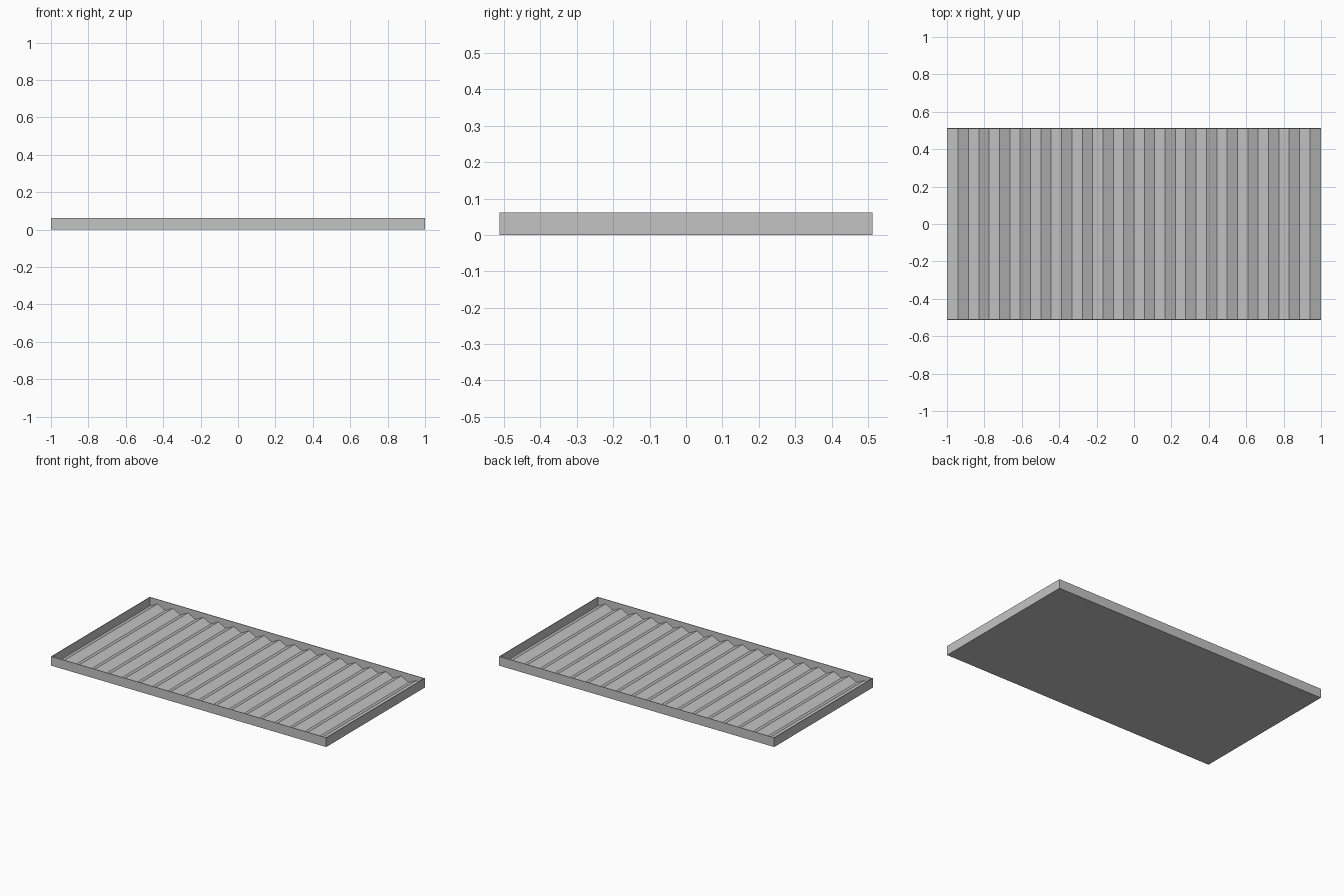
import bpy

if "Cube" in bpy.data.objects:
    bpy.data.objects.remove(bpy.data.objects["Cube"], do_unlink=True)

HALF_X, HALF_Y, HEIGHT = 1.0, 0.512, 0.061
WALL = 0.004
RIDGES = 18
VALLEY, PEAK = 0.004, 0.032

grey = bpy.data.materials.new("light_grey_metal")
grey.use_nodes = True
colour = (0.55, 0.55, 0.55, 1)
grey.diffuse_color = colour
grey.node_tree.nodes["Principled BSDF"].inputs["Base Color"].default_value = colour


def add_mesh(name, verts, faces):
    mesh = bpy.data.meshes.new(name)
    mesh.from_pydata(verts, [], faces)
    mesh.materials.append(grey)
    obj = bpy.data.objects.new(name, mesh)
    bpy.context.collection.objects.link(obj)
    return obj


def add_box(name, low, high):
    bpy.ops.mesh.primitive_cube_add(size=1)
    obj = bpy.context.object
    obj.name = name
    for v in obj.data.vertices:
        v.co = [high[i] if v.co[i] > 0 else low[i] for i in range(3)]
    obj.data.materials.append(grey)
    return obj


# Flat underside
add_box("base_plate", (-HALF_X, -HALF_Y, 0), (HALF_X, HALF_Y, WALL / 2))

# Thin rim walls
inner_x, inner_y = HALF_X - WALL, HALF_Y - WALL
add_box("front_wall", (-HALF_X, -HALF_Y, 0), (HALF_X, -inner_y, HEIGHT))
add_box("back_wall", (-HALF_X, inner_y, 0), (HALF_X, HALF_Y, HEIGHT))
add_box("right_wall", (-HALF_X, -inner_y, 0), (-inner_x, inner_y, HEIGHT))
add_box("left_wall", (inner_x, -inner_y, 0), (HALF_X, inner_y, HEIGHT))

# Corrugated floor: a zigzag profile swept from front to back
steps = RIDGES * 2
verts = []
for i in range(steps + 1):
    x = -inner_x + 2 * inner_x * i / steps
    z = PEAK if i % 2 else VALLEY
    verts += [(x, -inner_y, z), (x, inner_y, z)]
faces = [(2 * i, 2 * i + 2, 2 * i + 3, 2 * i + 1) for i in range(steps)]
add_mesh("corrugated_floor", verts, faces)
